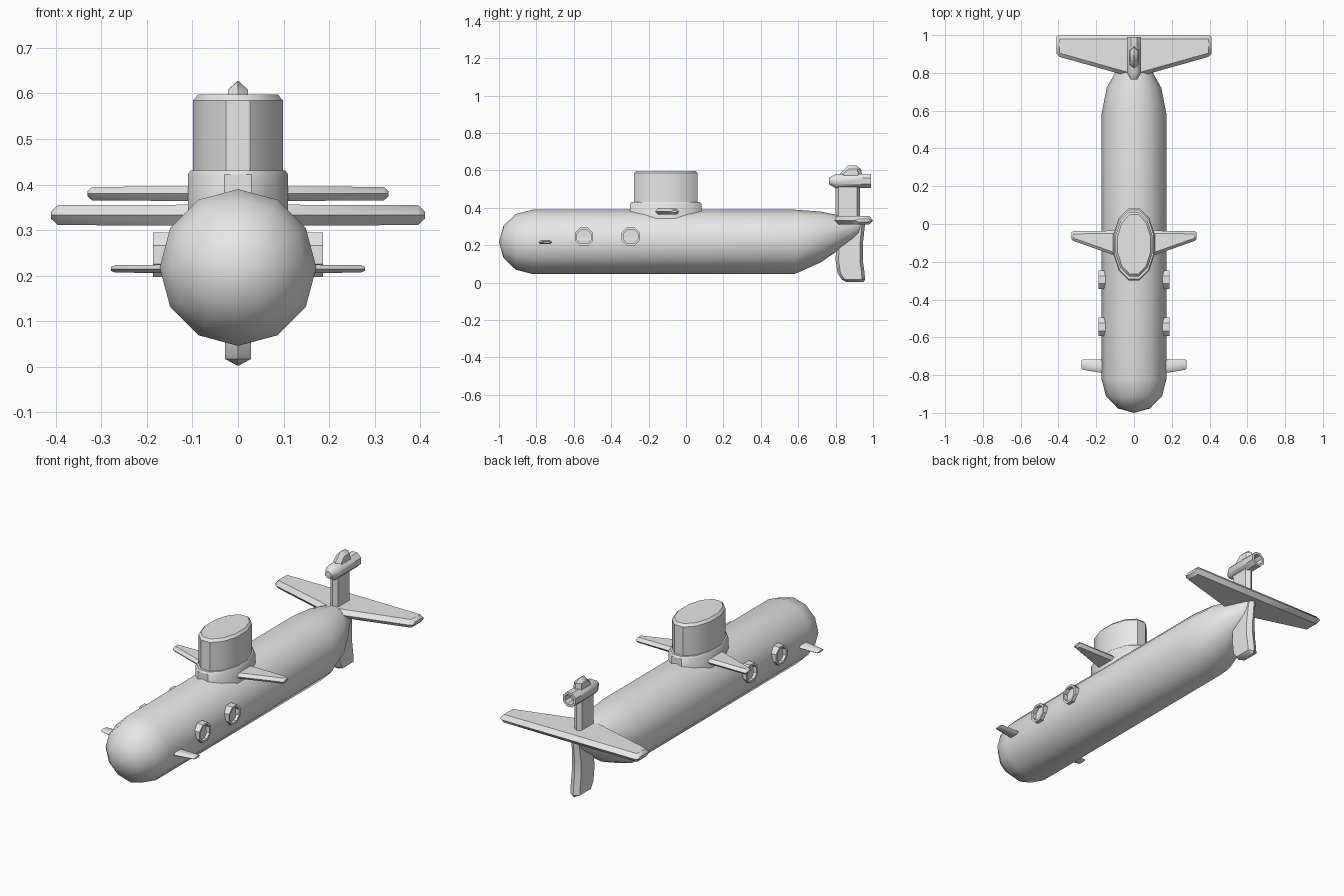
import bpy, bmesh
from math import sin, cos, pi, radians
from mathutils import Vector

cube = bpy.data.objects.get("Cube")
if cube:
    bpy.data.objects.remove(cube)

grey = bpy.data.materials.new("hull_grey")
grey.use_nodes = True
colour = (0.8, 0.8, 0.8, 1)
grey.diffuse_color = colour
grey.node_tree.nodes["Principled BSDF"].inputs["Base Color"].default_value = colour


def loft(name, rings, angle=40):
    """Skin a list of equal-sized rings and close both ends."""
    bm = bmesh.new()
    loops = [[bm.verts.new(p) for p in ring] for ring in rings]
    n = len(loops[0])
    for a, b in zip(loops, loops[1:]):
        for i in range(n):
            j = (i + 1) % n
            bm.faces.new((a[i], a[j], b[j], b[i]))
    bm.faces.new(loops[0])
    bm.faces.new(loops[-1])
    bmesh.ops.remove_doubles(bm, verts=bm.verts, dist=0.0001)
    bmesh.ops.recalc_face_normals(bm, faces=bm.faces)
    mesh = bpy.data.meshes.new(name)
    bm.to_mesh(mesh)
    bm.free()
    mesh.materials.append(grey)
    obj = bpy.data.objects.new(name, mesh)
    bpy.context.collection.objects.link(obj)
    bpy.ops.object.select_all(action='DESELECT')
    obj.select_set(True)
    bpy.context.view_layer.objects.active = obj
    bpy.ops.object.shade_smooth_by_angle(angle=radians(angle))
    return obj


def ellipse(n, a, b, offset=0.0):
    steps = [2 * pi * (i + offset) / n for i in range(n)]
    return [(a * cos(t), b * sin(t)) for t in steps]


def blade_section(lead, trail, half, bevel):
    """Flattened hexagon: chord along y, thickness across it."""
    return [(lead, 0), (lead + bevel, half), (trail - bevel, half),
            (trail, 0), (trail - bevel, -half), (lead + bevel, -half)]


def plane(name, side, z, bevel, sections):
    """Horizontal fin; each section is x, lead, trail, half thickness."""
    loft(name, [[Vector((side * x, y, z + t))
                 for y, t in blade_section(a, b, h, bevel)]
                for x, a, b, h in sections])


def fin(name, bevel, sections):
    """Vertical fin; each section is z, lead, trail, half thickness."""
    loft(name, [[Vector((t, y, z)) for y, t in blade_section(a, b, h, bevel)]
                for z, a, b, h in sections], 35)


# Hull: round nose, straight middle, tail swept up to the tail plane
R, MID = 0.172, 0.218
stations = [(-0.82 - 0.18 * cos(k * pi / 12), R * sin(k * pi / 12),
             MID + R * sin(k * pi / 12), MID - R * sin(k * pi / 12))
            for k in range(0, 7, 2)]
stations += [(0.58, R, 0.39, 0.046), (0.72, 0.145, 0.38, 0.108),
             (0.81, 0.095, 0.362, 0.17), (0.92, 0.035, 0.34, 0.25),
             (0.945, 0.012, 0.335, 0.31)]
loft("hull", [[Vector((x, y, (top + low) / 2 + z))
               for x, z in ellipse(12, w, (top - low) / 2)]
              for y, w, top, low in stations])


# Sail and its collar
def tower(name, levels):
    loft(name, [[Vector((x, y - 0.108, z))
                 for x, y in ellipse(12, a, b, 0.5)] for z, a, b in levels])


tower("sail_collar", [(0.3, 0.114, 0.197), (0.422, 0.114, 0.197),
                      (0.431, 0.108, 0.189)])
tower("sail", [(0.4, 0.102, 0.175), (0.585, 0.102, 0.175),
               (0.598, 0.09, 0.163)])

# Paired planes and portholes
for label, side in (("left", 1), ("right", -1)):
    plane("tail_plane_" + label, side, 0.333, 0.02,
          [(0, 0.775, 1.0, 0.023), (0.05, 0.788, 1.0, 0.023),
           (0.395, 0.885, 1.0, 0.022), (0.41, 0.9, 0.993, 0.008)])
    plane("sail_plane_" + label, side, 0.38, 0.015,
          [(0.05, -0.185, -0.035, 0.016), (0.32, -0.09, -0.037, 0.015),
           (0.33, -0.083, -0.043, 0.006)])
    plane("bow_plane_" + label, side, 0.215, 0.012,
          [(0.1, -0.8, -0.715, 0.01), (0.27, -0.772, -0.717, 0.008),
           (0.279, -0.767, -0.721, 0.004)])
    for i, y in enumerate((-0.545, -0.295)):
        profile = [(0.13, 0.053), (0.187, 0.053), (0.187, 0.041), (0.166, 0.041)]
        loft(f"porthole_{label}_{i + 1}",
             [[Vector((side * x, y + u, 0.246 + v))
               for u, v in ellipse(8, r, r, 0.5)] for x, r in profile])

# Upright tail fins
fin("upper_fin", 0.015, [(0.3, 0.8, 0.93, 0.022), (0.53, 0.8, 0.93, 0.022)])
fin("lower_rudder", 0.016,
    [(0.34, 0.83, 0.96, 0.02), (0.2, 0.802, 0.945, 0.026),
     (0.12, 0.8, 0.945, 0.028), (0.05, 0.81, 0.955, 0.028),
     (0.017, 0.832, 0.957, 0.028), (0.003, 0.86, 0.95, 0.002)])

# Pod on top of the fin, hollow at the stern, with a small crest
pod = [(0.765, 0.019), (0.8, 0.041), (0.99, 0.041), (0.99, 0.028), (0.945, 0.026)]
loft("tail_pod", [[Vector((x, y, 0.543 + z)) for x, z in ellipse(8, r, r, 0.5)]
                  for y, r in pod])
fin("pod_crest", 0.02, [(0.56, 0.82, 0.94, 0.023), (0.585, 0.825, 0.94, 0.023),
                        (0.608, 0.85, 0.935, 0.022), (0.627, 0.865, 0.908, 0.002)])
